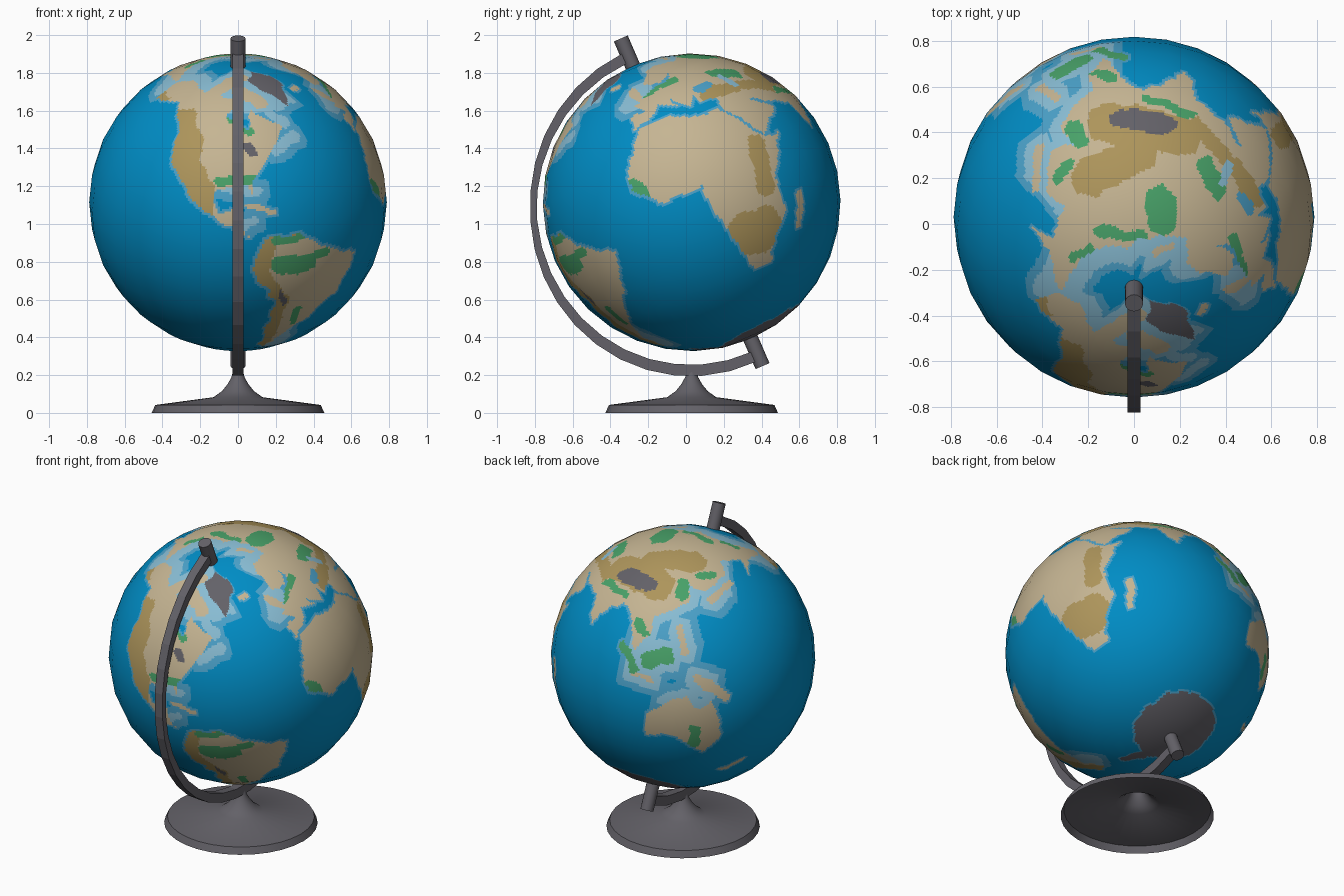
import bpy, bmesh, math
from mathutils import Vector, noise

if "Cube" in bpy.data.objects:
    bpy.data.objects.remove(bpy.data.objects["Cube"])

R, CENTRE, TILT, FRONT_LON = 0.788, Vector((0, 0.03, 1.115)), math.radians(23.4), -86.5
OCEAN, MID, SHELF, TAN, GREEN, GOLD, GREY = range(7)
LAND = (TAN, GREEN, GOLD)


def material(name, *rgb):
    m = bpy.data.materials.new(name)
    m.diffuse_color = (*rgb, 1)
    m.use_nodes = True
    m.node_tree.nodes["Principled BSDF"].inputs["Base Color"].default_value = m.diffuse_color
    return m


MATS = [material("deep_ocean_blue", 0, 0.265, 0.56), material("mid_blue", 0.07, 0.36, 0.59),
        material("shallow_light_blue", 0.25, 0.51, 0.66), material("land_tan", 0.56, 0.46, 0.29),
        material("lowland_green", 0.065, 0.36, 0.14), material("highland_gold", 0.42, 0.3, 0.105),
        material("dark_grey", 0.125, 0.12, 0.138)]


def make_object(name, bm, mats):
    me = bpy.data.meshes.new(name)
    bm.to_mesh(me)
    bm.free()
    for m in mats:
        me.materials.append(m)
    ob = bpy.data.objects.new(name, me)
    bpy.context.collection.objects.link(ob)
    return ob


def smooth(ob):
    bpy.ops.object.select_all(action='DESELECT')
    ob.select_set(True)
    bpy.context.view_layer.objects.active = ob
    bpy.ops.object.shade_smooth_by_angle(angle=math.radians(35))


# Globe ball: 32-sided sphere, each flat face cut finely so its cells can be coloured
bm = bmesh.new()
bmesh.ops.create_uvsphere(bm, u_segments=32, v_segments=16, radius=R)
bmesh.ops.subdivide_edges(bm, edges=bm.edges[:], cuts=11, use_grid_fill=True)
globe = make_object("globe_ball", bm, MATS)
mesh = globe.data
corners = [tuple(p.vertices) for p in mesh.polygons]
colour = [OCEAN] * len(corners)

# Direction, longitude and latitude of each cell; a little noise makes the coasts irregular
cells = []
for p in mesh.polygons:
    d = p.center.normalized()
    d = (d + noise.noise_vector(d * 13) * 0.025).normalized()
    lon = FRONT_LON + math.degrees(math.atan2(d.x, -d.y))
    cells.append((d, (lon + 180) % 360 - 180, math.degrees(math.asin(d.z))))


def direction(lon, lat):
    a, b = math.radians(lon - FRONT_LON), math.radians(lat)
    return Vector((math.cos(b) * math.sin(a), -math.cos(b) * math.cos(a), math.sin(b)))


def inside(lon, lat, pts):
    hit = False
    for (ax, ay), (bx, by) in zip(pts, pts[1:] + pts[:1]):
        if (ay > lat) != (by > lat) and lon < ax + (lat - ay) * (bx - ax) / (by - ay):
            hit = not hit
    return hit


def continent(col, *pts, ridge=0, limit=0):
    """Fill an outline; cells close to its west coast become highland."""
    x0, x1 = min(p[0] for p in pts), max(p[0] for p in pts)
    y0, y1 = min(p[1] for p in pts), max(p[1] for p in pts)
    for i, (d, lon, lat) in enumerate(cells):
        if y0 < lat < y1:
            lon += 360 if lon < x0 else 0
            if lon < x1 and inside(lon, lat, pts):
                high = ridge and lon < limit and lat < 60 and not inside(lon - ridge, lat, pts)
                colour[i] = GOLD if high else col


def band(col, lon1, lat1, lon2, lat2, width, over=(OCEAN, MID, SHELF)):
    """Paint a round-ended band between two places, width in degrees to each side."""
    a, b, r = direction(lon1, lat1), direction(lon2, lat2), math.radians(width)
    ab = b - a
    size = ab.length_squared
    low, high = min(a.z, b.z) - r, max(a.z, b.z) + r
    for i, (d, _, _) in enumerate(cells):
        if low < d.z < high and colour[i] in over:
            t = max(0, min(1, (d - a).dot(ab) / size))
            if (d - a - ab * t).length < r:
                colour[i] = col


def grow(seeds, col, times, where=lambda lon, lat: True):
    """Spread a colour outward over the open ocean."""
    for _ in range(times):
        marked = {v for i, c in enumerate(colour) if c in seeds for v in corners[i]}
        for i, c in enumerate(colour):
            if c == OCEAN and where(*cells[i][1:]) and any(v in marked for v in corners[i]):
                colour[i] = col
        seeds = (*seeds, col)


# Africa, Eurasia, North America, South America, Australia, northern ice island
continent(TAN, (-6, 36), (10, 37), (20, 31), (32, 31), (43, 12), (51, 12), (40, -4), (40, -16), (34, -24), (27, -35),
          (19, -36), (12, -16), (9, 4), (-8, 4), (-17, 14), (-14, 25))
continent(TAN, (-9, 37), (-9, 43), (-1, 44), (-4, 48), (8, 54), (22, 55), (28, 60), (15, 56), (5, 59), (14, 68),
          (26, 71), (45, 67), (72, 72), (105, 77), (140, 72), (180, 69), (190, 66), (163, 60), (157, 51), (156, 60),
          (136, 55), (140, 48), (128, 36), (119, 38), (122, 29), (108, 20), (108, 10), (103, 2), (97, 16), (90, 22),
          (80, 14), (77, 8), (72, 21), (57, 26), (48, 30), (59, 22), (44, 13), (35, 29), (35, 36), (27, 37), (27, 41),
          (22, 37), (14, 45), (17, 39), (9, 44), (-1, 38))
continent(TAN, (-167, 65), (-156, 71), (-95, 68), (-82, 68), (-94, 59), (-79, 52), (-77, 62), (-56, 52), (-65, 46),
          (-76, 36), (-81, 30), (-80, 25), (-84, 30), (-97, 27), (-95, 18), (-87, 21), (-83, 10), (-78, 8), (-95, 16),
          (-107, 23), (-121, 38), (-123, 48), (-138, 60), (-163, 55), ridge=16, limit=-97)
continent(TAN, (-77, 8), (-62, 10), (-50, 1), (-35, -6), (-40, -20), (-48, -27), (-57, -37), (-66, -45), (-67, -55),
          (-74, -51), (-71, -19), (-81, -5), ridge=6, limit=-62)
continent(TAN, (114, -23), (130, -12), (138, -17), (142, -11), (153, -27), (148, -38), (131, -32), (115, -34))
continent(GREY, (-68, 78), (-32, 83), (-20, 76), (-43, 60), (-54, 69))

# Islands
band(TAN, 49, -14, 45.5, -24, 1.8)
band(TAN, 132, 33, 142, 43, 1.6)
band(GREEN, 111, 0, 117, 4, 3.6)
band(GREEN, 97, 4, 105, -5, 1.8)
band(TAN, 134, -3, 147, -8, 2.3)
band(TAN, 168, -46, 177, -38, 1.3)
band(TAN, -4, 57, -1, 52, 2)
band(TAN, -86, 72, -66, 65, 3)
band(TAN, -114, 71, -80, 80, 3)
band(TAN, 121, 17, 125, 7, 1.5)
band(TAN, -83, 22, -71, 19, 0.9)
band(TAN, -21, 65, -17, 65, 1.6)
band(TAN, 106, -7, 114, -8, 0.9)
band(TAN, 54, 72, 64, 76, 1.2)

# Southern ice cap, wider on its eastern half, with a peninsula
for i, (d, lon, lat) in enumerate(cells):
    if lat < -72 + 5 * math.sin(math.radians(lon)):
        colour[i] = GREY
band(GREY, -64, -67, -72, -76, 2)

# Shallow seas: broad in the far north and between Asia and Australia, thin elsewhere
grow((*LAND, GREY), SHELF, 6, lambda lon, lat: lat > 60 and not -35 < lon < 12)
grow((*LAND, GREY), SHELF, 3, lambda lon, lat: 100 < lon < 143 and -18 < lat < 60)
band(SHELF, 104, 6, 110, -4, 4)
band(SHELF, 123, 34, 123, 29, 3)
band(SHELF, -63, -40, -62, -52, 4)
band(SHELF, -66, 43, -52, 47, 2.5)
band(SHELF, -62, 59, -55, 53, 2)
band(SHELF, -92, 28, -78, 27, 2)
band(SHELF, -7, 50, 3, 57, 4.5)
band(SHELF, -85, 14, -80, 16, 2)
band(SHELF, -170, 58, 180, 63, 3)
grow((SHELF,), MID, 3)
grow((*LAND, GREY), MID, 1)
band(MID, 31, 43, 38, 43, 2, LAND)
band(SHELF, 50, 44, 51, 39, 2, LAND)

# Lowlands
band(GREEN, -70, -3, -58, -4, 4, LAND)
band(GREEN, -58, -2, -51, -1, 2, LAND)
band(GREEN, -71, 7, -61, 8, 1.8, LAND)
band(GREEN, -60, -26, -60, -35, 1.8, LAND)
band(GREEN, -95, 31, -80, 32, 2, LAND)
band(GREEN, -90, 57, -80, 52, 2, LAND)
band(GREEN, 71, 66, 76, 60, 5, LAND)
band(GREEN, 49, 48, 61, 43, 3, LAND)
band(GREEN, 85, 73, 125, 68, 1.8, LAND)
band(GREEN, 142, 71, 158, 68, 1.8, LAND)
band(GREEN, 5, 52, 25, 53.5, 1.6, LAND)
band(GREEN, 116, 38, 117, 32, 2.5, LAND)
band(GREEN, 124, 44, 132, 46, 1.8, LAND)
band(GREEN, 72, 28, 89, 25, 1.6, LAND)
band(GREEN, 101, 15, 106, 11, 2, LAND)
band(GREEN, 139, -27, 141, -33, 3, LAND)
band(GREEN, -15, 15, -13, 10, 2.3, LAND)

# Highlands: east and south of Africa, south-west and middle of Asia, with the highest plateaus grey
band(GOLD, 38, 11, 34, -6, 4, LAND)
band(GOLD, 19, -20, 27, -21, 9, LAND)
band(GOLD, 34, 39, 68, 32, 3.5, LAND)
band(GOLD, 76, 37, 103, 34, 7.5, LAND)
band(GOLD, 92, 46, 116, 51, 6.5, LAND)
band(GREY, 81, 34, 98, 33, 3.8, LAND)
band(GREY, -69, -15, -67, -21, 1, LAND)
band(GREY, -83, 46, -78, 43, 1.5, LAND)

mesh.polygons.foreach_set("material_index", colour)
mesh.polygons.foreach_set("use_smooth", [True] * len(colour))
mesh.normals_split_custom_set_from_vertices([v.co.normalized() for v in mesh.vertices])
globe.rotation_euler.x = TILT
globe.location = CENTRE

# Curved arm: rectangular bar along a slightly oval arc, thicker near its ends
bm = bmesh.new()
prev, STEPS = None, 18
for k in range(STEPS + 1):
    t = math.radians(25 + 179 * k / STEPS)
    h = 0.017 + 0.013 * abs(math.cos(t))
    ring = [bm.verts.new((x * 0.028, 0.025 - (0.834 + r * h) * math.sin(t), 1.09 + (0.866 + r * h) * math.cos(t)))
            for x, r in ((-1, -1), (1, -1), (1, 1), (-1, 1))]
    if prev:
        for j in range(4):
            bm.faces.new((prev[j], prev[j - 1], ring[j - 1], ring[j]))
    if k in (0, STEPS):
        bm.faces.new(ring)
    prev = ring
bmesh.ops.recalc_face_normals(bm, faces=bm.faces)
make_object("curved_arm", bm, MATS[GREY:])

# Axis pins at both poles
axis = Vector((0, -math.sin(TILT), math.cos(TILT)))
for name, sign in (("top_pin", 1), ("bottom_pin", -1)):
    bm = bmesh.new()
    bmesh.ops.create_cone(bm, cap_ends=True, segments=16, radius1=0.04, radius2=0.04, depth=0.174)
    pin = make_object(name, bm, MATS[GREY:])
    pin.rotation_euler.x = TILT
    pin.location = CENTRE + axis * sign * 0.858
    smooth(pin)

# Hollow turned foot
bm = bmesh.new()
profile = [(0.457, 0), (0.438, 0.042), (0.13, 0.083), (0.085, 0.115), (0.055, 0.152), (0.034, 0.19), (0.026, 0.225)]
vs = [bm.verts.new((r, 0, z)) for r, z in profile]
es = [bm.edges.new(pair) for pair in zip(vs, vs[1:])]
bmesh.ops.spin(bm, geom=vs + es, cent=(0, 0, 0), axis=(0, 0, 1), angle=math.tau, steps=32)
bmesh.ops.remove_doubles(bm, verts=bm.verts, dist=0.0005)
bmesh.ops.recalc_face_normals(bm, faces=bm.faces)
if sum(f.normal.z for f in bm.faces) < 0:
    bmesh.ops.reverse_faces(bm, faces=bm.faces)
foot = make_object("stand_foot", bm, MATS[GREY:])
foot.location.y = CENTRE.y
smooth(foot)
